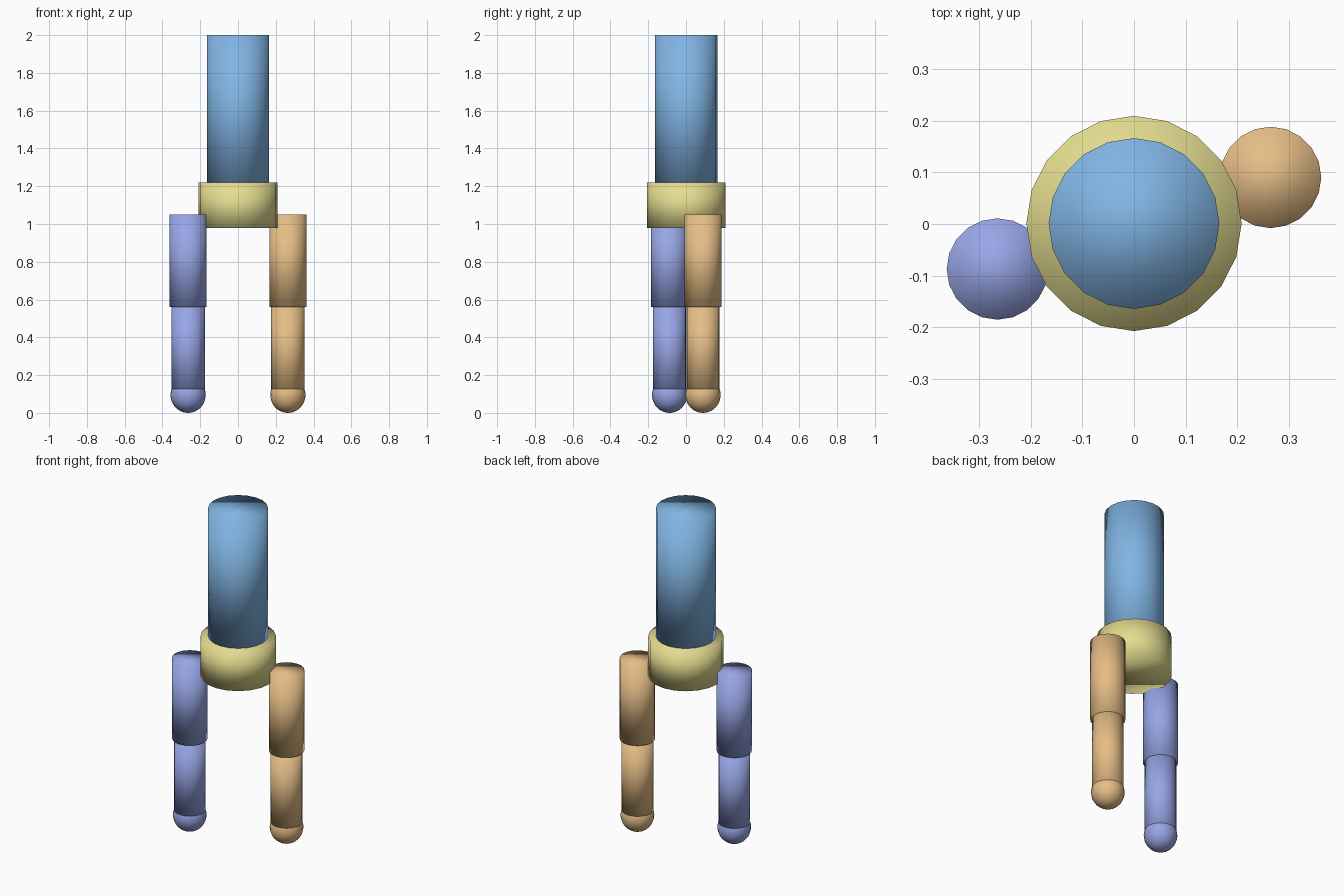
import bpy

cube = bpy.data.objects.get("Cube")
if cube:
    bpy.data.objects.remove(cube, do_unlink=True)

SIDES = 20


def make_material(name, rgb):
    mat = bpy.data.materials.new(name)
    mat.use_nodes = True
    mat.diffuse_color = (*rgb, 1)
    mat.node_tree.nodes["Principled BSDF"].inputs["Base Color"].default_value = (*rgb, 1)
    return mat


def finish(name, mat):
    obj = bpy.context.object
    obj.name = name
    obj.data.materials.append(mat)
    # Rounded shading runs over the end caps too
    bpy.ops.object.shade_smooth()
    return obj


def cylinder(name, x, y, radius, bottom, top, mat):
    bpy.ops.mesh.primitive_cylinder_add(
        vertices=SIDES, radius=radius, depth=top - bottom,
        location=(x, y, (bottom + top) / 2))
    return finish(name, mat)


def ball(name, x, y, radius, height, mat):
    bpy.ops.mesh.primitive_uv_sphere_add(
        segments=SIDES, ring_count=SIDES, radius=1, location=(x, y, height / 2))
    bpy.context.object.scale = (radius, radius, height / 2)
    return finish(name, mat)


blue = make_material("sky blue", (0.22, 0.46, 0.78))
yellow = make_material("pale yellow", (0.78, 0.72, 0.28))
violet = make_material("periwinkle", (0.31, 0.38, 0.79))
tan = make_material("tan", (0.79, 0.51, 0.24))

# Body column and hip collar
cylinder("torso", 0, 0.001, 0.165, 1.20, 2.0, blue)
cylinder("pelvis", 0, 0.001, 0.208, 0.98, 1.22, yellow)

# Legs, one stepping forward and one back
for side, x, y, mat in (("right", -0.264, -0.087, violet),
                        ("left", 0.264, 0.09, tan)):
    cylinder(side + "_thigh", x, y, 0.098, 0.56, 1.05, mat)
    cylinder(side + "_shin", x, y, 0.088, 0.10, 0.58, mat)
    ball(side + "_foot", x, y, 0.093, 0.19, mat)
